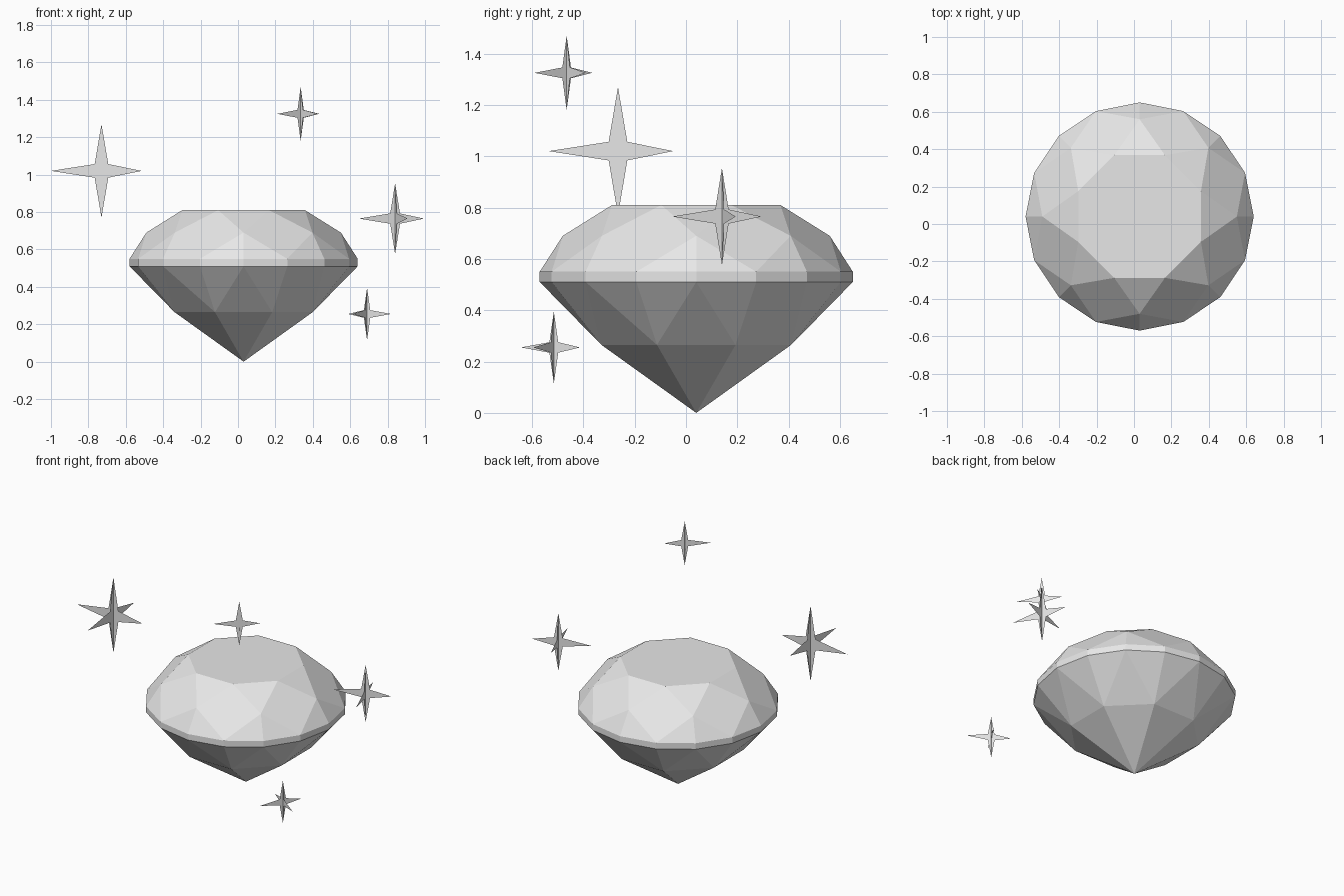
import bpy, bmesh
from math import sin, cos, radians

cube = bpy.data.objects.get("Cube")
if cube:
    bpy.data.objects.remove(cube, do_unlink=True)

GREY = (0.8, 0.8, 0.8, 1)
mat = bpy.data.materials.new("pale grey")
mat.use_nodes = True
mat.diffuse_color = GREY
mat.node_tree.nodes["Principled BSDF"].inputs["Base Color"].default_value = GREY


def add_object(name, bm, location, turn=0):
    mesh = bpy.data.meshes.new(name)
    bm.to_mesh(mesh)
    bm.free()
    mesh.materials.append(mat)
    obj = bpy.data.objects.new(name, mesh)
    obj.location = location
    obj.rotation_euler.z = radians(turn)
    bpy.context.collection.objects.link(obj)


def ring(bm, count, radius, z, half_step=False):
    step = 360 / count
    angles = [radians(step * (i + 0.5 * half_step)) for i in range(count)]
    return [bm.verts.new((radius * cos(a), radius * sin(a), z)) for a in angles]


# Brilliant-cut gem: rings of corners joined by facets
bm = bmesh.new()
table = ring(bm, 8, 0.355, 0.81, True)
crown = ring(bm, 8, 0.52, 0.69)
girdle_top = ring(bm, 16, 0.61, 0.55)
girdle_low = ring(bm, 16, 0.61, 0.51)
pavilion = ring(bm, 8, 0.4, 0.265, True)
tip = bm.verts.new((0, 0, 0))

bm.faces.new(table)
for i in range(16):
    bm.faces.new((girdle_low[i - 1], girdle_low[i], girdle_top[i], girdle_top[i - 1]))
for i in range(8):
    n = (i + 1) % 8
    main, half, after = 2 * i, 2 * i + 1, 2 * n
    # Crown star, kite and upper half facets
    bm.faces.new((table[i - 1], crown[i], table[i]))
    bm.faces.new((table[i], crown[i], girdle_top[half], crown[n]))
    bm.faces.new((crown[i], girdle_top[main], girdle_top[half]))
    bm.faces.new((crown[n], girdle_top[half], girdle_top[after]))
    # Pavilion lower half and main facets
    bm.faces.new((pavilion[i], girdle_low[half], girdle_low[main]))
    bm.faces.new((pavilion[i], girdle_low[after], girdle_low[half]))
    bm.faces.new((pavilion[i - 1], pavilion[i], girdle_low[main]))
    bm.faces.new((pavilion[i - 1], tip, pavilion[i]))
bmesh.ops.recalc_face_normals(bm, faces=bm.faces)
add_object("gem", bm, (0.03, 0.04, 0))


# Sparkles: two crossed upright four-point plates
def sparkle(name, location, size, turn):
    bm = bmesh.new()
    k = 0.145
    outline = [(-1.08, 0), (-k, -k), (0, -1), (k, -k), (0.86, 0), (k, k), (0, 1), (-k, k)]
    for dx, dy in ((1, 0), (0, 1)):
        bm.faces.new([bm.verts.new((u * dx * size, u * dy * size, v * size))
                      for u, v in outline])
    add_object(name, bm, location, turn)


sparkle("large_sparkle", (-0.73, -0.265, 1.02), 0.25, 0)
sparkle("top_sparkle", (0.335, -0.465, 1.325), 0.145, 37)
sparkle("side_sparkle", (0.84, 0.14, 0.765), 0.19, 19)
sparkle("low_sparkle", (0.69, -0.515, 0.255), 0.14, 58)
